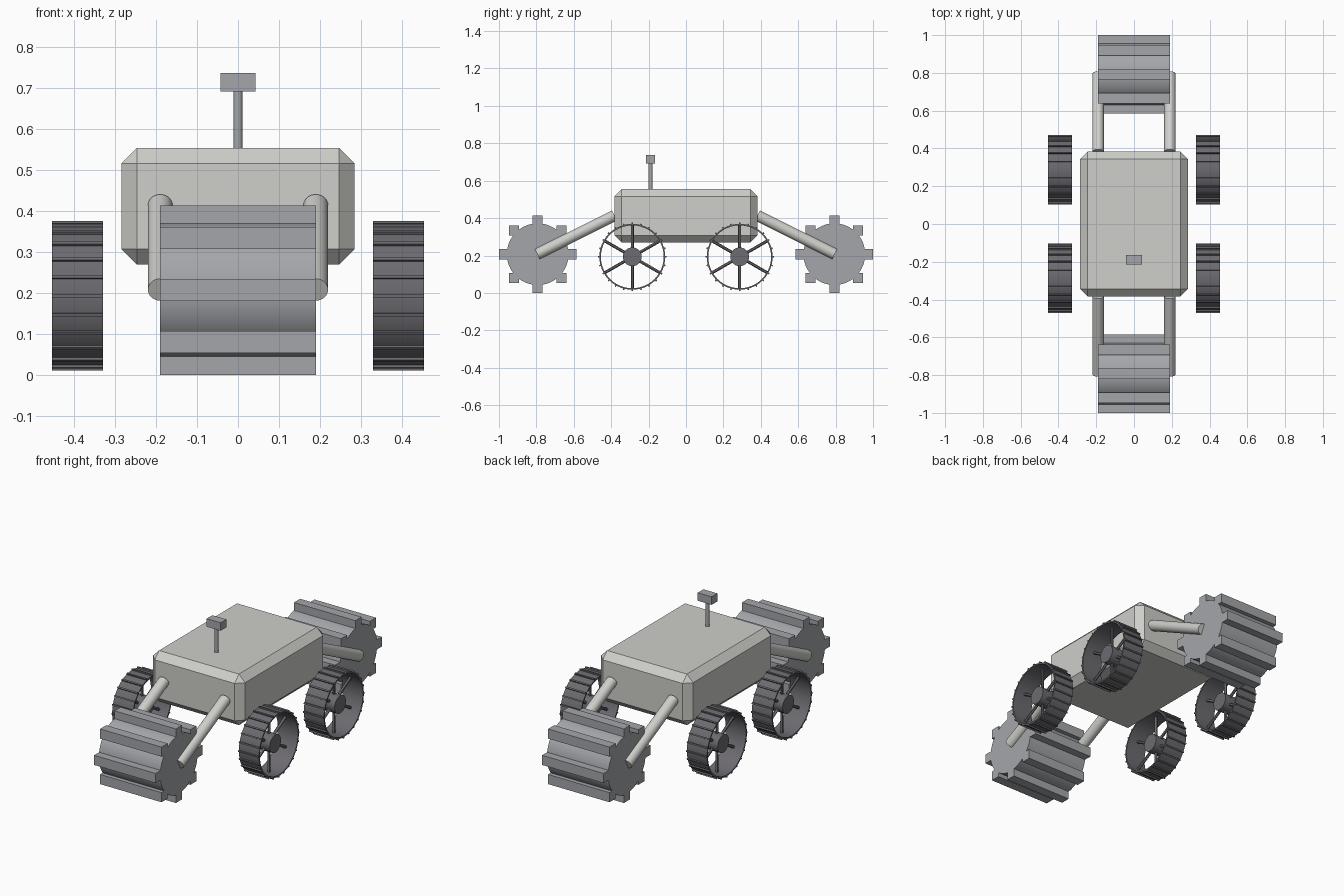
import bpy, bmesh
from math import sin, cos, pi
from mathutils import Matrix, Vector

cube = bpy.data.objects.get("Cube")
if cube:
    bpy.data.objects.remove(cube)


def material(name, colour):
    m = bpy.data.materials.new(name)
    m.use_nodes = True
    m.diffuse_color = (*colour, 1)
    m.node_tree.nodes["Principled BSDF"].inputs["Base Color"].default_value = (*colour, 1)
    return m


SHELL = material("pale warm grey", (0.62, 0.62, 0.59))
STEEL = material("mid steel grey", (0.37, 0.38, 0.40))
DARK = material("dark wheel grey", (0.15, 0.145, 0.16))


def finish(name, bm, mat, smooth=False):
    bmesh.ops.recalc_face_normals(bm, faces=bm.faces)
    me = bpy.data.meshes.new(name)
    bm.to_mesh(me)
    bm.free()
    me.materials.append(mat)
    ob = bpy.data.objects.new(name, me)
    bpy.context.collection.objects.link(ob)
    if smooth:
        bpy.ops.object.select_all(action='DESELECT')
        ob.select_set(True)
        bpy.context.view_layer.objects.active = ob
        bpy.ops.object.shade_smooth_by_angle(angle=pi / 6)
    return ob


def add_box(bm, centre, size, rot=Matrix()):
    mat = Matrix.Translation(centre) @ rot @ Matrix.Diagonal((*size, 1))
    return bmesh.ops.create_cube(bm, size=1, matrix=mat)


def add_rod(bm, a, b, radius, segments=32):
    a, b = Vector(a), Vector(b)
    turn = (b - a).to_track_quat('Z', 'Y').to_matrix().to_4x4()
    bmesh.ops.create_cone(bm, cap_ends=True, segments=segments, radius1=radius, radius2=radius,
                          depth=(b - a).length, matrix=Matrix.Translation((a + b) / 2) @ turn)


# Chamfered chassis
bm = bmesh.new()
add_box(bm, (0, 0, 0.412), (0.57, 0.765, 0.285))
bmesh.ops.bevel(bm, geom=bm.edges[:], offset=0.038, segments=1, affect='EDGES')
finish("chassis", bm, SHELL)

# Mast and camera head
bm = bmesh.new()
add_rod(bm, (0, -0.19, 0.54), (0, -0.19, 0.7), 0.011, 24)
finish("mast", bm, STEEL, True)
bm = bmesh.new()
add_box(bm, (0, -0.19, 0.715), (0.086, 0.05, 0.045))
finish("mast_head", bm, STEEL)

# Digging drums with square paddles, and the arms that carry them
for end, s in (("front", -1), ("rear", 1)):
    hub = Vector((0, s * 0.793, 0.207))
    side = Vector((0.19, 0, 0))
    bm = bmesh.new()
    add_rod(bm, hub - side, hub + side, 0.165, 64)
    finish(end + "_drum", bm, STEEL, True)
    bm = bmesh.new()
    for k in range(8):
        a = k * pi / 4
        add_box(bm, hub + 0.18 * Vector((0, cos(a), sin(a))), (0.38, 0.054, 0.054))
    finish(end + "_drum_paddles", bm, STEEL)
    for label, x in (("left", 0.19), ("right", -0.19)):
        bm = bmesh.new()
        add_rod(bm, (x, s * 0.795, 0.208), (x, s * 0.382, 0.414), 0.03)
        finish(f"{end}_{label}_arm", bm, SHELL, True)


# Open wheels: thin rim, treads, spokes and hub
def wheel(name, centre):
    c = Vector(centre)
    half, outer, inner, n = 0.0625, 0.176, 0.168, 48
    bm = bmesh.new()
    rings = [[bm.verts.new(c + Vector((x, r * cos(2 * pi * k / n), r * sin(2 * pi * k / n))))
              for k in range(n)]
             for x, r in ((-half, outer), (half, outer), (half, inner), (-half, inner))]
    for i in range(4):
        p, q = rings[i], rings[(i + 1) % 4]
        for k in range(n):
            j = (k + 1) % n
            bm.faces.new((p[k], p[j], q[j], q[k]))
    finish(name + "_rim", bm, DARK, True)

    bm = bmesh.new()
    for k in range(24):
        a = k * pi / 12
        add_box(bm, c + 0.178 * Vector((0, cos(a), sin(a))), (2 * half, 0.01, 0.008),
                Matrix.Rotation(a, 4, 'X'))
    finish(name + "_treads", bm, DARK)

    bm = bmesh.new()
    for k in range(6):
        a = pi / 6 + k * pi / 3
        add_rod(bm, c, c + 0.171 * Vector((0, cos(a), sin(a))), 0.008, 12)
    finish(name + "_spokes", bm, DARK, True)

    bm = bmesh.new()
    add_rod(bm, c - Vector((0.04, 0, 0)), c + Vector((0.04, 0, 0)), 0.05)
    finish(name + "_hub", bm, DARK, True)


for end, y in (("front", -0.287), ("rear", 0.287)):
    for label, x in (("left", 0.392), ("right", -0.392)):
        wheel(f"{end}_{label}_wheel", (x, y, 0.193))
